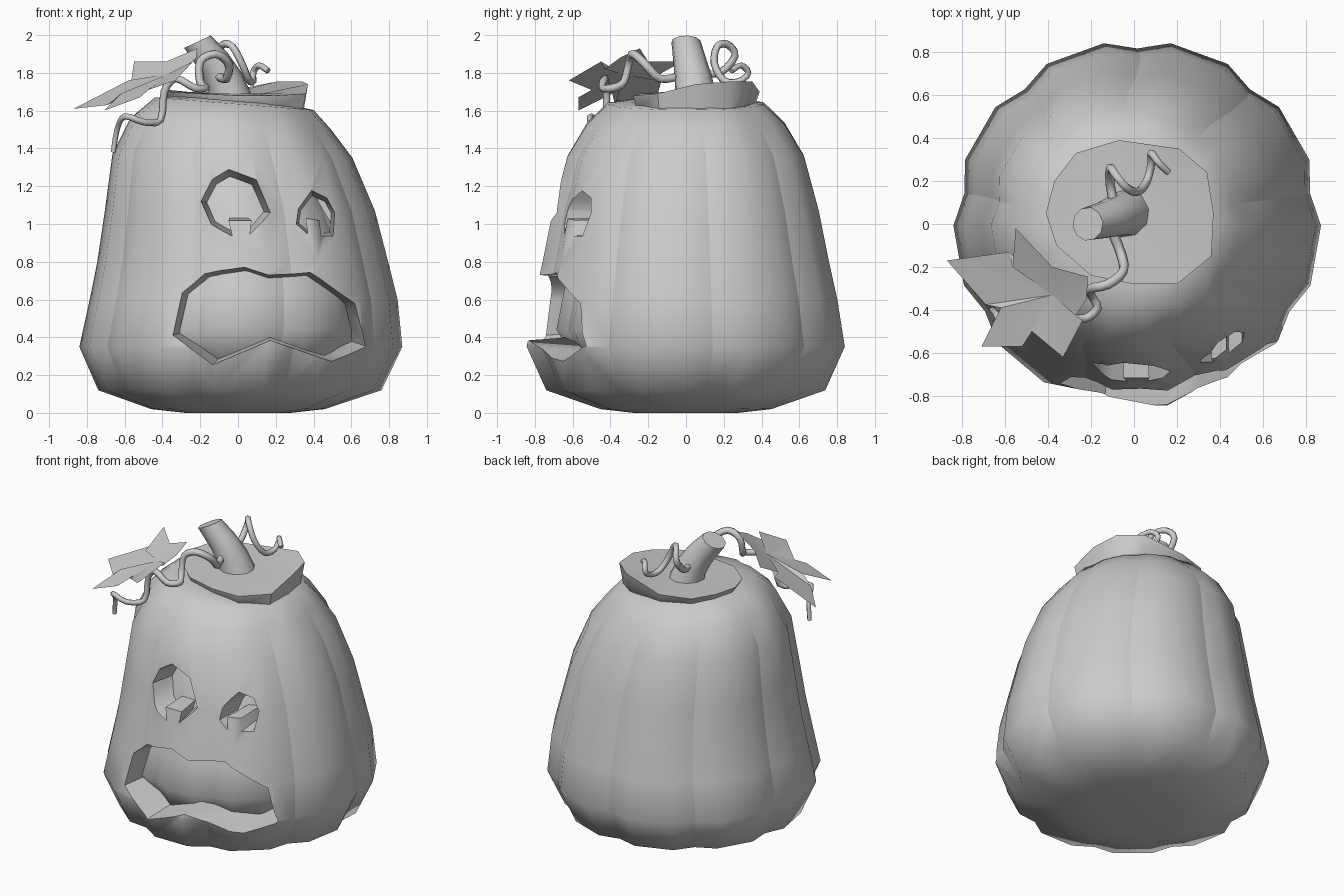
import bpy, bmesh, math
from mathutils import Vector

if "Cube" in bpy.data.objects:
    bpy.data.objects.remove(bpy.data.objects["Cube"])

grey = bpy.data.materials.new("plain grey")
grey.diffuse_color = (0.6, 0.6, 0.6, 1)
grey.use_nodes = True
grey.node_tree.nodes["Principled BSDF"].inputs["Base Color"].default_value = grey.diffuse_color


def finish(name, bm, angle=None):
    bmesh.ops.recalc_face_normals(bm, faces=bm.faces)
    me = bpy.data.meshes.new(name)
    bm.to_mesh(me)
    bm.free()
    me.materials.append(grey)
    ob = bpy.data.objects.new(name, me)
    bpy.context.collection.objects.link(ob)
    if angle:
        bpy.ops.object.select_all(action='DESELECT')
        ob.select_set(True)
        bpy.context.view_layer.objects.active = ob
        bpy.ops.object.shade_smooth_by_angle(angle=math.radians(angle))
    return ob


def loft(bm, rings):
    """Join rings of points into a closed skin with capped ends."""
    vs = [[bm.verts.new(p) for p in r] for r in rings]
    n = len(vs[0])
    for a, b in zip(vs, vs[1:]):
        for i in range(n):
            j = (i + 1) % n
            bm.faces.new((a[i], a[j], b[j], b[i]))
    bm.faces.new(vs[0][::-1])
    bm.faces.new(vs[-1])


def tube(name, path, radii, sides, steps=1, last_normal=None):
    """Sweep a circle along a path, rounded by Catmull-Rom steps."""
    P = [Vector(p) for p in path]
    pts = []
    for i in range(len(P) - 1):
        a, b, c, d = P[max(i - 1, 0)], P[i], P[i + 1], P[min(i + 2, len(P) - 1)]
        for s in range(steps):
            t = s / steps
            pts.append(0.5 * (2 * b + (c - a) * t + (2 * a - 5 * b + 4 * c - d) * t * t
                              + (3 * b - a - 3 * c + d) * t ** 3))
    pts.append(P[-1])
    rings, u = [], Vector((1, 0.2, 0))
    for i, p in enumerate(pts):
        t = (pts[min(i + 1, len(pts) - 1)] - pts[max(i - 1, 0)]).normalized()
        if last_normal and i == len(pts) - 1:
            t = Vector(last_normal).normalized()
        u = (u - t * u.dot(t)).normalized()
        v = t.cross(u)
        f = i / (len(pts) - 1) * (len(radii) - 1)
        k = min(int(f), len(radii) - 2)
        r = radii[k] + (radii[k + 1] - radii[k]) * (f - k)
        rings.append([p + r * (u * math.cos(2 * math.pi * j / sides)
                               + v * math.sin(2 * math.pi * j / sides)) for j in range(sides)])
    bm = bmesh.new()
    loft(bm, rings)
    return finish(name, bm, 65)


# Body profile rows: (radius, z, groove factor, x shift)
profile = [(0.28, 0.0, 0.98, 0), (0.46, 0.02, 0.96, 0), (0.75, 0.12, 0.94, 0.01),
           (0.855, 0.35, 0.955, 0.015), (0.815, 0.6, 0.955, 0.03), (0.77, 0.8, 0.955, 0.025),
           (0.715, 1.07, 0.955, 0.01), (0.635, 1.36, 0.955, -0.03),
           (0.53, 1.53, 0.955, -0.04), (0.42, 1.635, 0.96, -0.02), (0.30, 1.65, 1, -0.01)]


def lobed(name, inset):
    """Nine lobes, three columns each, shrunk inward by the inset."""
    rings = []
    for r, z, g, sx in profile:
        r -= inset
        z = inset + z * (1.65 - 2 * inset) / 1.65
        ring = []
        for k in range(9):
            for off, f in ((0, g), (10.5, 1), (29.5, 1)):
                a = math.radians(90 + 40 * k + off)
                x = r * f * math.cos(a) + sx
                tilt = -0.08 * x * max(0, (z - 1.3) / 0.34)
                ring.append((x, r * f * math.sin(a), z + tilt))
        rings.append(ring)
    bm = bmesh.new()
    loft(bm, rings)
    return finish(name, bm)


def crease(ob):
    """Smooth, but sharp at upright grooves and around openings."""
    bm = bmesh.new()
    bm.from_mesh(ob.data)
    for f in bm.faces:
        f.smooth = True
    for e in bm.edges:
        d = e.verts[1].co - e.verts[0].co
        angle = math.degrees(e.calc_face_angle_signed(0))
        groove = angle < -12 and abs(d.z) > 0.4 * d.length
        e.smooth = not (groove or abs(angle) > 55)
    bm.to_mesh(ob.data)
    bm.free()


body = lobed("pumpkin_body", 0)
core = lobed("inner_core", 0.16)

# Face openings narrowing inward: (surface radius, taper, outline in x and z)
openings = {
    "left_eye": (0.70, 1.0, [
        (-0.05, 1.30), (-0.14, 1.24), (-0.20, 1.12), (-0.14, 1.0), (-0.03, 0.94),
        (-0.05, 1.02), (0.07, 1.02), (0.06, 0.95), (0.17, 1.06), (0.10, 1.24)]),
    "right_eye": (0.70, 0.7, [
        (0.39, 1.18), (0.32, 1.08), (0.31, 1.0), (0.37, 0.95), (0.36, 1.03),
        (0.43, 1.02), (0.44, 0.94), (0.50, 0.94), (0.51, 1.06), (0.47, 1.14)]),
    "mouth": (0.84, 0.5, [
        (0.03, 0.78), (-0.19, 0.745), (-0.31, 0.64), (-0.35, 0.41), (-0.14, 0.25),
        (0.17, 0.385), (0.50, 0.27), (0.67, 0.355), (0.62, 0.58), (0.39, 0.75),
        (0.16, 0.735)]),
}
for name, (rad, taper, pts) in openings.items():
    cx = sum(p[0] for p in pts) / len(pts)
    cz = sum(p[1] for p in pts) / len(pts)
    cut = []
    for y in (-1.0, -0.25):
        ring = []
        for x, z in pts:
            s = 1 - taper * (y + math.sqrt(rad * rad - x * x))
            ring.append((cx + (x - cx) * s, y, cz + (z - cz) * s))
        cut.append(ring)
    bm = bmesh.new()
    loft(bm, cut)
    cutter = finish(name + "_cutter", bm)
    cutter.hide_render = True
    mod = body.modifiers.new(name, 'BOOLEAN')
    mod.operation = 'DIFFERENCE'
    mod.solver = 'EXACT'
    mod.object = cutter
    bpy.context.view_layer.objects.active = body
    bpy.ops.object.modifier_apply(modifier=mod.name)
    bpy.data.objects.remove(cutter)
crease(body)
crease(core)

# Lid: a tilted, uneven twelve-sided cap, rows are (x, y, top z, bottom z)
rim = [(0.37, 0.05, 1.74, 1.60), (0.34, 0.24, 1.755, 1.61), (0.21, 0.35, 1.755, 1.63),
       (-0.07, 0.39, 1.70, 1.63), (-0.27, 0.33, 1.70, 1.65), (-0.37, 0.20, 1.71, 1.67),
       (-0.41, 0.05, 1.71, 1.67), (-0.36, -0.10, 1.70, 1.66), (-0.20, -0.24, 1.69, 1.64),
       (0.0, -0.28, 1.68, 1.62), (0.20, -0.28, 1.68, 1.60), (0.36, -0.15, 1.69, 1.59)]
bm = bmesh.new()
loft(bm, [[(x * 0.7, y * 0.7, 1.56) for x, y, t, b in rim],
          [(x * 0.94, y * 0.94, b) for x, y, t, b in rim],
          [(x, y, t) for x, y, t, b in rim],
          [(x * 0.4 - 0.02, y * 0.4 + 0.02, 1.69) for x, y, t, b in rim]])
finish("lid", bm, 42)

# Stem
tube("stem", [(-0.04, 0.05, 1.66), (-0.07, 0.04, 1.76), (-0.13, 0.02, 1.86), (-0.215, 0.0, 1.965)],
     [0.115, 0.10, 0.088, 0.078], 10, 1, (-0.42, 0, 0.9))

# Leaf: creased fan around its middle
edge = [(-0.87, -0.17, 1.61), (-0.58, -0.13, 1.76), (-0.565, -0.20, 1.76), (-0.55, -0.02, 1.86),
        (-0.38, -0.20, 1.86), (-0.215, -0.245, 1.93), (-0.22, -0.35, 1.88), (-0.275, -0.43, 1.82),
        (-0.24, -0.45, 1.86), (-0.33, -0.62, 1.76), (-0.475, -0.50, 1.71), (-0.52, -0.57, 1.67),
        (-0.71, -0.57, 1.60), (-0.62, -0.39, 1.69), (-0.69, -0.375, 1.63)]
bm = bmesh.new()
mid = bm.verts.new((-0.38, -0.33, 1.79))
vs = [bm.verts.new(p) for p in edge]
for i in range(len(vs)):
    bm.faces.new((mid, vs[i - 1], vs[i]))
finish("leaf", bm, 40)

# Curly vines
tube("front_vine", [(-0.10, -0.04, 1.78), (-0.06, -0.14, 1.77), (-0.05, -0.22, 1.85),
                    (-0.12, -0.28, 1.90), (-0.20, -0.30, 1.86), (-0.20, -0.33, 1.75),
                    (-0.17, -0.39, 1.72), (-0.23, -0.44, 1.72), (-0.33, -0.43, 1.77),
                    (-0.39, -0.42, 1.70), (-0.41, -0.43, 1.55), (-0.50, -0.50, 1.54),
                    (-0.60, -0.50, 1.57), (-0.64, -0.42, 1.50), (-0.66, -0.40, 1.38)],
     [0.024, 0.022, 0.02, 0.014], 6, 3)
tube("back_tendril", [(-0.09, 0.08, 1.80), (-0.11, 0.18, 1.80), (-0.11, 0.26, 1.89),
                      (-0.08, 0.22, 1.95), (-0.03, 0.165, 1.94), (0.02, 0.15, 1.85),
                      (0.06, 0.20, 1.76), (0.08, 0.28, 1.755), (0.08, 0.33, 1.80),
                      (0.11, 0.29, 1.84), (0.16, 0.24, 1.81)],
     [0.022, 0.02, 0.016], 6, 3)
